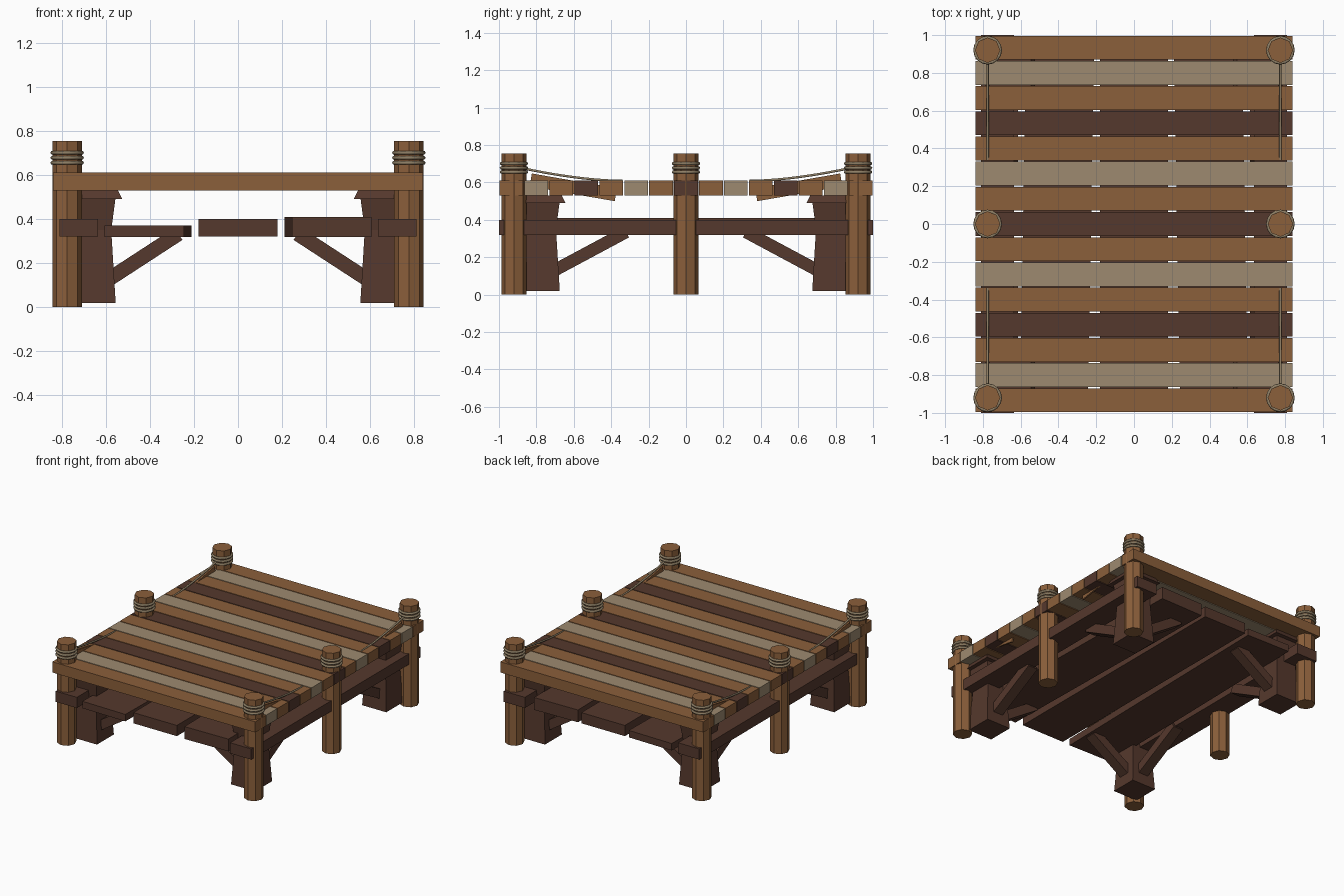
import bpy, bmesh, math
from mathutils import Vector, Matrix

cube = bpy.data.objects.get("Cube")
if cube:
    bpy.data.objects.remove(cube)


def material(name, rgb):
    m = bpy.data.materials.new(name)
    m.use_nodes = True
    m.diffuse_color = (*rgb, 1)
    m.node_tree.nodes["Principled BSDF"].inputs["Base Color"].default_value = (*rgb, 1)
    return m


BROWN = material("brown wood", (0.26, 0.115, 0.043))
PALE = material("pale wood", (0.34, 0.255, 0.162))
DARK = material("dark wood", (0.091, 0.04, 0.026))
ROPE = material("rope", (0.27, 0.21, 0.13))


def finish(bm, name, mat):
    bmesh.ops.recalc_face_normals(bm, faces=bm.faces)
    mesh = bpy.data.meshes.new(name)
    bm.to_mesh(mesh)
    bm.free()
    mesh.materials.append(mat)
    ob = bpy.data.objects.new(name, mesh)
    bpy.context.collection.objects.link(ob)
    return ob


def box(name, mat, center, size, rot=None):
    bm = bmesh.new()
    m = Matrix.Translation(center) @ (rot or Matrix()) @ Matrix.Diagonal((*size, 1))
    bmesh.ops.create_cube(bm, size=1, matrix=m)
    return finish(bm, name, mat)


def bar(name, mat, a, b, width, height):
    """Box running from a to b, width sideways and height upwards."""
    a, b = Vector(a), Vector(b)
    along = (b - a).normalized()
    side = along.cross(Vector((0, 0, 1))).normalized()
    rot = Matrix((along, side, side.cross(along))).transposed().to_4x4()
    return box(name, mat, (a + b) / 2, ((b - a).length, width, height), rot)


def square_stack(name, mat, x, y, profile):
    """Square pillar lofted through (half width, z) levels."""
    bm = bmesh.new()
    rings = [[bm.verts.new((x + sx * h, y + sy * h, z))
              for sx, sy in ((-1, -1), (1, -1), (1, 1), (-1, 1))] for h, z in profile]
    for low, high in zip(rings, rings[1:]):
        for i in range(4):
            j = (i + 1) % 4
            bm.faces.new((low[i], low[j], high[j], high[i]))
    bm.faces.new(rings[0])
    bm.faces.new(rings[-1])
    return finish(bm, name, mat)


def rope(name, points, radius, cyclic=False):
    curve = bpy.data.curves.new(name, "CURVE")
    curve.dimensions = "3D"
    curve.bevel_depth = radius
    curve.bevel_resolution = 1
    spline = curve.splines.new("POLY")
    spline.points.add(len(points) - 1)
    for p, co in zip(spline.points, points):
        p.co = (*co, 1)
    spline.use_cyclic_u = cyclic
    curve.materials.append(ROPE)
    ob = bpy.data.objects.new(name, curve)
    bpy.context.collection.objects.link(ob)


# Deck planks
pattern = [BROWN, PALE, BROWN, DARK]
pitch = 2 / 15
for i in range(15):
    y = -1 + pitch * (i + 0.5)
    box(f"deck_plank_{i}", pattern[i % 4], (0, y, 0.57), (1.68, pitch - 0.007, 0.08))

# Lower boards, the outer two slightly skewed
box("lower_board_middle", DARK, (0, 0, 0.36), (0.36, 1.96, 0.08))
for name, s, top in (("left", 1, 0.41), ("right", -1, 0.37)):
    bar(f"lower_board_{name}", DARK, (s * 0.425, -0.98, (top + 0.318) / 2),
        (s * 0.39, 0.98, (top + 0.318) / 2), 0.36, top - 0.318)

for side, sx in (("left", 1), ("right", -1)):
    px = sx * 0.775
    # Side beam
    box(f"side_beam_{side}", DARK, (sx * 0.722, 0, 0.36), (0.175, 2, 0.08))

    # Round posts with rope lashings
    for place, y in (("front", -0.92), ("middle", 0), ("back", 0.92)):
        bm = bmesh.new()
        bmesh.ops.create_cone(bm, cap_ends=True, segments=8, radius1=0.067, radius2=0.067,
                              depth=0.755, matrix=Matrix.Translation((px, y, 0.3775)))
        finish(bm, f"post_{place}_{side}", BROWN)
        for k in range(3):
            ring = [(px + 0.067 * math.cos(t * math.tau / 16),
                     y + 0.067 * math.sin(t * math.tau / 16), 0.655 + 0.023 * k)
                    for t in range(16)]
            rope(f"lashing_{place}_{side}_{k}", ring, 0.009, True)

    for place, sy in (("front", -1), ("back", 1)):
        tag = f"{place}_{side}"
        # Waisted pillar and its cap
        lx, ly = sx * 0.655, sy * 0.775
        square_stack(f"pillar_{tag}", DARK, lx, ly,
                     [(0.1, 0.02), (0.08, 0.35), (0.1, 0.5)])
        square_stack(f"pillar_cap_{tag}", DARK, lx, ly, [(0.13, 0.49), (0.11, 0.53)])
        # Diagonal braces
        bar(f"cross_brace_{tag}", DARK, (sx * 0.62, ly, 0.105),
            (sx * 0.27, ly, 0.333), 0.08, 0.066)
        bar(f"long_brace_{tag}", DARK, (lx, sy * 0.74, 0.11),
            (lx, sy * 0.32, 0.335), 0.08, 0.066)
        # Thin slanted strut through the deck edge
        bar(f"deck_strut_{tag}", BROWN, (px, sy * 0.83, 0.613),
            (px, sy * 0.375, 0.534), 0.012, 0.07)
        # Sagging rope
        sag = [(px, sy * (0.34 + 0.53 * t / 10), 0.608 + 0.067 * (t / 10) ** 1.7)
               for t in range(11)]
        rope(f"sagging_rope_{tag}", sag, 0.007)
